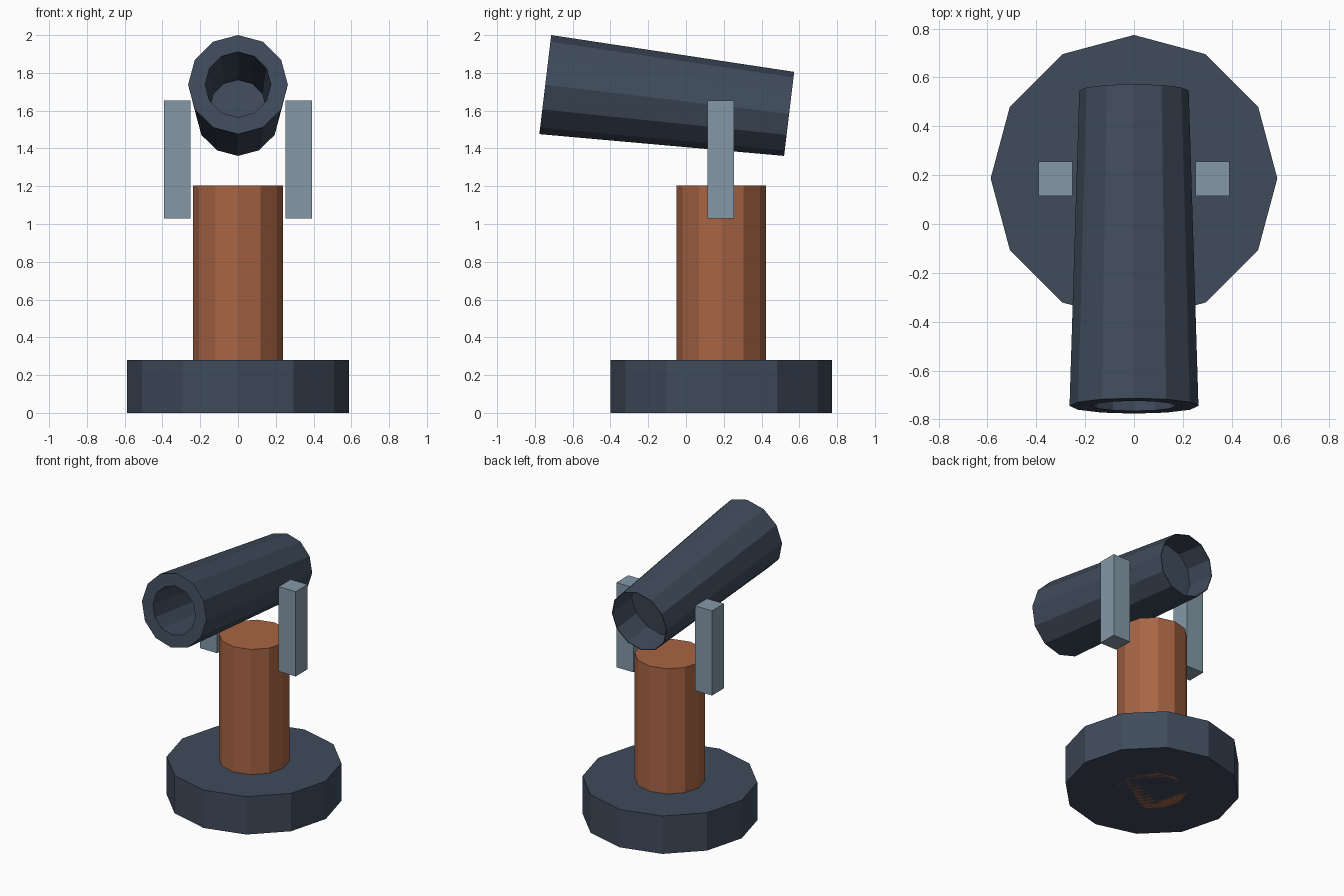
import bpy, bmesh, math
from mathutils import Vector

if "Cube" in bpy.data.objects:
    bpy.data.objects.remove(bpy.data.objects["Cube"])

SIDES = 12
CY = 0.187  # y of the pedestal axis


def material(name, rgb):
    m = bpy.data.materials.new(name)
    m.diffuse_color = (*rgb, 1)
    m.use_nodes = True
    m.node_tree.nodes["Principled BSDF"].inputs["Base Color"].default_value = m.diffuse_color
    return m


slate = material("slate", (0.05, 0.07, 0.105))
copper = material("copper", (0.39, 0.13, 0.058))
steel = material("steel", (0.23, 0.315, 0.39))


def lathe(name, profile, mat):
    """Closed flat-sided solid from (radius, z) points, capped at both ends."""
    bm = bmesh.new()
    rings = []
    for r, z in profile:
        angles = [2 * math.pi * i / SIDES for i in range(SIDES)]
        rings.append([bm.verts.new((r * math.sin(a), r * math.cos(a), z)) for a in angles])
    for a, b in zip(rings, rings[1:]):
        for i in range(SIDES):
            j = (i + 1) % SIDES
            bm.faces.new((a[i], a[j], b[j], b[i]))
    bm.faces.new(rings[0])
    bm.faces.new(rings[-1])
    bmesh.ops.recalc_face_normals(bm, faces=bm.faces)
    mesh = bpy.data.meshes.new(name)
    bm.to_mesh(mesh)
    bm.free()
    mesh.materials.append(mat)
    ob = bpy.data.objects.new(name, mesh)
    bpy.context.collection.objects.link(ob)
    return ob


# Pedestal
lathe("base", [(0.587, 0), (0.587, 0.28)], slate).location.y = CY
lathe("column", [(0.237, 0), (0.237, 1.205)], copper).location.y = CY

# Side brackets holding the barrel
for side, label in ((-1, "left"), (1, "right")):
    bpy.ops.mesh.primitive_cube_add(size=1, location=(side * 0.321, 0.185, 1.341))
    arm = bpy.context.object
    arm.name = label + "_bracket"
    arm.scale = (0.14, 0.14, 0.626)
    arm.data.materials.append(steel)

# Tapered barrel: front bore, muzzle ring, outer wall, recessed rear
front = Vector((0, -0.745, 1.738))
back = Vector((0, 0.546, 1.583))
axis = back - front
length = axis.length
barrel = lathe("barrel", [
    (0.15, 1.04), (0.174, 0),
    (0.264, 0), (0.224, length),
    (0.219, length), (0.222, 1.07),
], slate)
barrel.location = front
barrel.rotation_euler.x = -(math.pi / 2 + math.atan2(-axis.z, axis.y))
